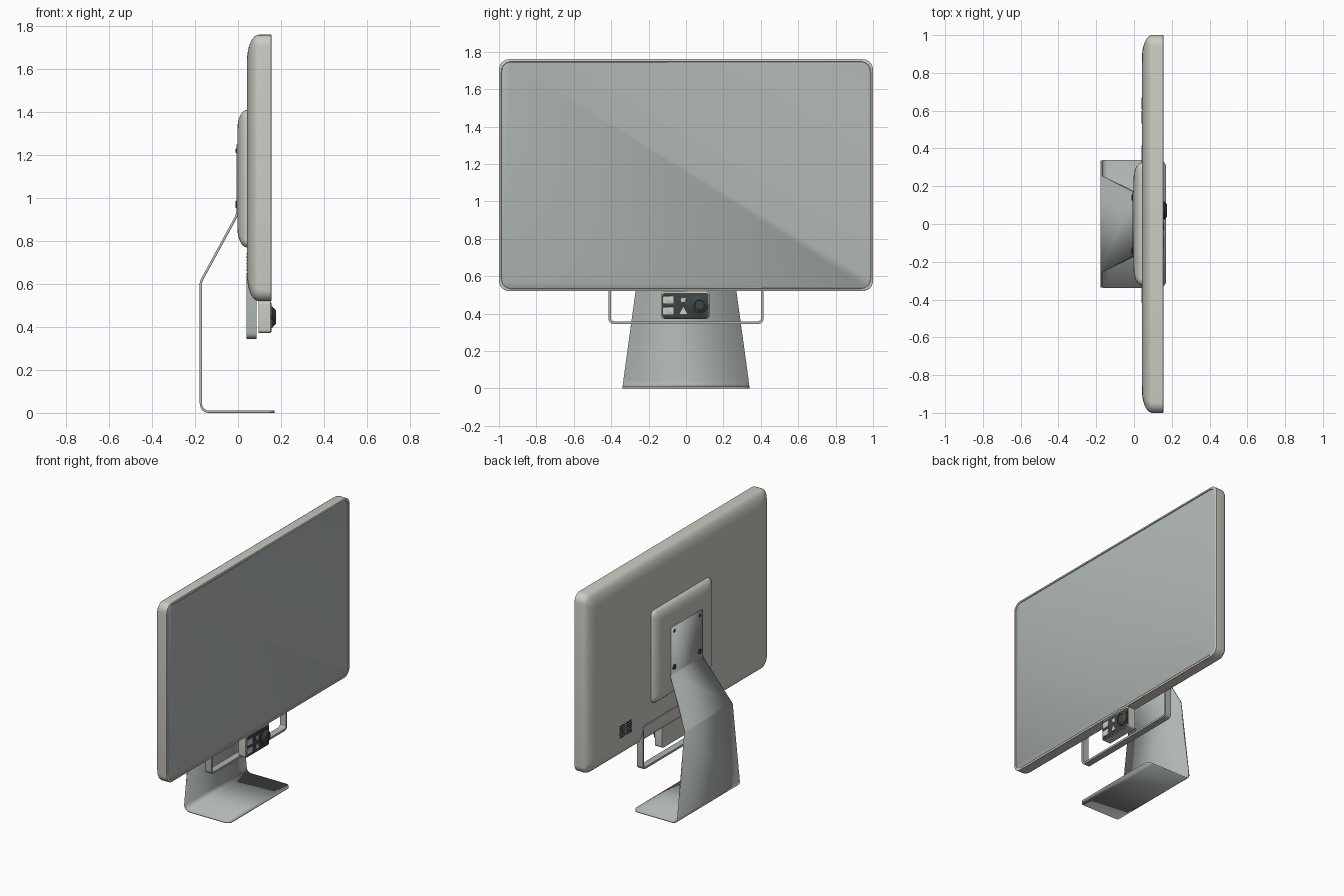
import bpy, bmesh, math
from mathutils import Matrix, Vector

if "Cube" in bpy.data.objects:
    bpy.data.objects.remove(bpy.data.objects["Cube"])


def material(name, col):
    m = bpy.data.materials.new(name)
    m.diffuse_color = (*col, 1)
    m.use_nodes = True
    m.node_tree.nodes["Principled BSDF"].inputs["Base Color"].default_value = m.diffuse_color
    return m


BEIGE = material("warm_plastic", (0.60, 0.59, 0.54))
STEEL = material("blue_grey", (0.43, 0.47, 0.46))
DARK = material("dark_plastic", (0.05, 0.06, 0.06))
LIGHT = material("pale_button", (0.62, 0.63, 0.58))


def finish(name, bm, mat, angle=40, normals=True):
    if normals:
        bmesh.ops.recalc_face_normals(bm, faces=bm.faces)
    me = bpy.data.meshes.new(name)
    bm.to_mesh(me)
    bm.free()
    me.materials.append(mat)
    ob = bpy.data.objects.new(name, me)
    bpy.context.collection.objects.link(ob)
    bpy.ops.object.select_all(action='DESELECT')
    bpy.context.view_layer.objects.active = ob
    ob.select_set(True)
    bpy.ops.object.shade_smooth_by_angle(angle=math.radians(angle))
    return ob


def ring(x, yc, zc, hy, hz, r, n=6):
    """Rounded rectangle in the yz plane."""
    pts = []
    for q, (sy, sz) in enumerate([(1, 1), (-1, 1), (-1, -1), (1, -1)]):
        for i in range(n + 1):
            a = (q + i / n) * math.pi / 2
            pts.append((x, yc + sy * (hy - r) + r * math.cos(a),
                        zc + sz * (hz - r) + r * math.sin(a)))
    return pts


def loft(name, rings, mat, caps=True, loop=False):
    bm = bmesh.new()
    vr = [[bm.verts.new(p) for p in r] for r in rings]
    n = len(vr[0])
    pairs = list(zip(vr, vr[1:])) + ([(vr[-1], vr[0])] if loop else [])
    for a, b in pairs:
        for i in range(n):
            j = (i + 1) % n
            bm.faces.new((a[i], a[j], b[j], b[i]))
    if caps and not loop:
        bm.faces.new(vr[0])
        bm.faces.new(vr[-1])
    return finish(name, bm, mat)


def pillow(name, x_back, x_front, yc, zc, hy, hz, r, round_x, round_in, mat, rim=()):
    """Slab with an elliptical rounded back edge; rim lists extra (x, inset) steps."""
    steps = []
    for i in range(9):
        a = math.pi / 2 * i / 8
        steps.append((x_back + round_x * (1 - math.cos(a)), round_in * (1 - math.sin(a))))
    steps += [(x_front, 0)] + list(rim)
    return loft(name, [ring(x, yc, zc, hy - d, hz - d, r) for x, d in steps], mat)


def plate(name, x0, x1, yc, zc, hy, hz, r, mat, bevel=0.002):
    return loft(name, [ring(x0, yc, zc, hy, hz, r), ring(x1 - bevel, yc, zc, hy, hz, r),
                       ring(x1, yc, zc, hy - bevel, hz - bevel, r)], mat)


def disc(name, profile, yc, zc, mat, n=32):
    rings = [[(x, yc + r * math.cos(2 * math.pi * i / n), zc + r * math.sin(2 * math.pi * i / n))
              for i in range(n)] for x, r in profile]
    return loft(name, rings, mat)


# Monitor housing with a thin rim around the recessed screen
pillow("monitor_housing", 0.042, 0.154, 0, 1.14, 1.0, 0.62, 0.055, 0.055, 0.12, BEIGE,
       rim=[(0.156, 0.003), (0.156, 0.012), (0.151, 0.014)])
plate("screen", 0.148, 0.154, 0, 1.14, 0.985, 0.605, 0.045, STEEL)

# Raised square bulge on the back
pillow("back_bulge", -0.003, 0.05, 0, 1.09, 0.325, 0.32, 0.035, 0.045, 0.09, BEIGE)

# Folded sheet stand: rows of (x, z, half width)
rows = []
for i in range(7):
    a = math.pi / 2 * i / 6
    rows.append((0.13 + 0.04 * math.cos(a), 0, 0.30 + 0.04 * math.sin(a)))
for i in range(9):
    a = math.pi / 2 * i / 8
    rows.append((-0.135 - 0.043 * math.sin(a), 0.043 - 0.043 * math.cos(a), 0.34 - 0.005 * i / 8))
rows += [(-0.178, 0.605, 0.258), (-0.174, 0.62, 0.254), (-0.012, 0.918, 0.174),
         (-0.008, 0.935, 0.17), (-0.008, 1.25, 0.17)]
bm = bmesh.new()
vs = [(bm.verts.new((x, -h, z)), bm.verts.new((x, h, z))) for x, z, h in rows]
for a, b in zip(vs, vs[1:]):
    bm.faces.new((a[0], a[1], b[1], b[0]))
stand = finish("folded_stand", bm, STEEL, normals=False)
mod = stand.modifiers.new("thickness", 'SOLIDIFY')
mod.thickness, mod.offset, mod.use_even_offset = 0.011, 1, True

# Mounting screws: small above, larger below
for s, side in ((-1, "right"), (1, "left")):
    disc(f"upper_screw_{side}", [(-0.011, 0.007), (-0.009, 0.011), (-0.002, 0.011)], s * 0.14, 1.22, DARK, 16)
    disc(f"lower_screw_{side}", [(-0.012, 0.008), (-0.012, 0.013), (-0.010, 0.018), (-0.002, 0.018)],
         s * 0.14, 0.97, DARK, 20)

# Closed handle loop below the screen
zc, hz, t = 0.4975, 0.1525, 0.014
outer, inner = (0.415, hz, 0.028), (0.415 - t, hz - t, 0.016)
loft("handle_loop", [ring(0.040, 0, zc, *outer), ring(0.086, 0, zc, *outer),
                     ring(0.086, 0, zc, *inner), ring(0.040, 0, zc, *inner)], STEEL, loop=True)

# Control box with dark face
BY, BZ = -0.003, 0.441
plate("control_box", 0.095, 0.153, BY, 0.446, 0.128, 0.074, 0.014, BEIGE)
plate("control_face", 0.150, 0.156, BY, 0.443, 0.124, 0.068, 0.014, DARK)
for i, z in enumerate((0.473, 0.414)):
    plate(f"button_{i + 1}", 0.154, 0.160, -0.094, z, 0.028, 0.020, 0.005, LIGHT)
plate("small_button", 0.154, 0.159, -0.014, 0.472, 0.014, 0.013, 0.003, LIGHT)
loft("small_pointer", [[(x, -0.014 + y, z) for y, z in ((-0.02, 0.399), (0.02, 0.399), (0.0, 0.437))]
                       for x in (0.154, 0.159)], LIGHT)

# Dial with stepped, tapered cap
disc("dial", [(0.153, 0.048), (0.161, 0.048), (0.163, 0.044), (0.174, 0.034), (0.176, 0.031),
              (0.176, 0.027), (0.174, 0.025)], 0.072, 0.446, DARK, 40)

# Vent slots on the back
for c in range(2):
    for r in range(6):
        plate(f"vent_slot_{c}_{r}", 0.050, 0.0405, 0.565 + c * 0.072, 0.665 + r * 0.015,
              0.032, 0.004, 0.003, DARK, bevel=0.0005)
